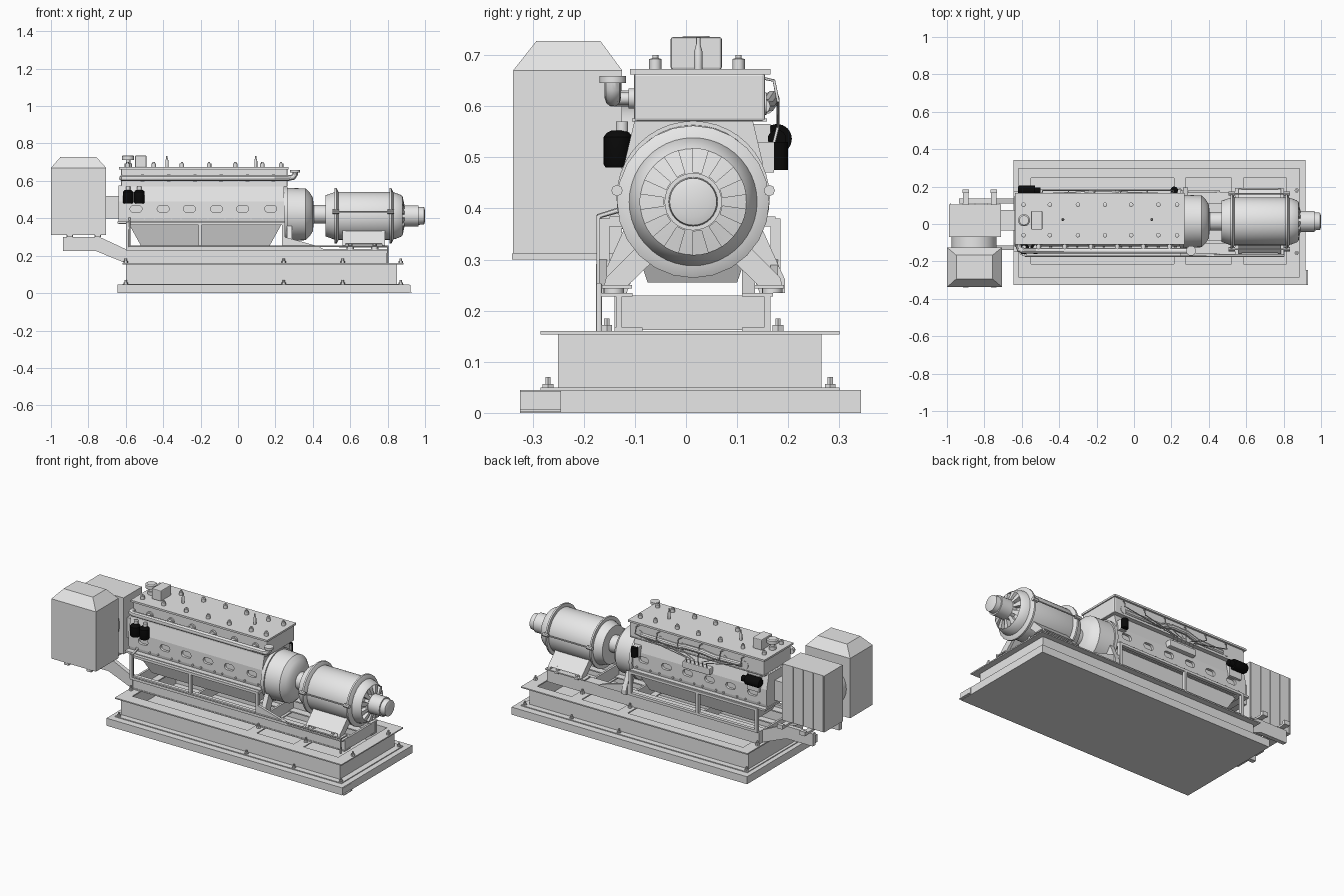
import bpy, bmesh, math
from mathutils import Matrix

cube = bpy.data.objects.get("Cube")
if cube:
    bpy.data.objects.remove(cube, do_unlink=True)


def material(name, value):
    m = bpy.data.materials.new(name)
    m.use_nodes = True
    col = (value, value, value, 1)
    m.diffuse_color = col
    m.node_tree.nodes["Principled BSDF"].inputs["Base Color"].default_value = col
    return m


GREY = material("light grey", 0.8)
BLACK = material("black", 0.003)
MID = 0.014     # y of the shaft line
AXIS = 0.413    # z of the shaft line


def finish(name, bm, mat=GREY, smooth=False):
    bmesh.ops.recalc_face_normals(bm, faces=bm.faces)
    me = bpy.data.meshes.new(name)
    bm.to_mesh(me)
    bm.free()
    me.materials.append(mat)
    ob = bpy.data.objects.new(name, me)
    bpy.context.collection.objects.link(ob)
    if smooth:
        bpy.ops.object.select_all(action='DESELECT')
        ob.select_set(True)
        bpy.context.view_layer.objects.active = ob
        bpy.ops.object.shade_smooth_by_angle(angle=math.radians(35))
    return ob


def box(name, x, y, z, bevel=0):
    bm = bmesh.new()
    size = [b - a for a, b in (x, y, z)]
    mid = [(a + b) / 2 for a, b in (x, y, z)]
    bmesh.ops.create_cube(bm, size=1, matrix=Matrix.Translation(mid) @ Matrix.Diagonal((*size, 1)))
    if bevel:
        bmesh.ops.bevel(bm, geom=bm.edges[:], offset=bevel, segments=2, affect='EDGES', profile=0.5)
    return finish(name, bm)


def lathe(name, profile, origin, axis='Z', mat=GREY, seg=32, slots=None):
    """Spin (distance, radius) pairs around an axis; slots sinks windows into one band."""
    bm = bmesh.new()
    rings = [[bm.verts.new((r * math.cos(i * math.tau / seg), r * math.sin(i * math.tau / seg), d))
              for i in range(seg)] for d, r in profile]
    bands = [[bm.faces.new((a[i], a[(i + 1) % seg], b[(i + 1) % seg], b[i])) for i in range(seg)]
             for a, b in zip(rings, rings[1:])]
    bm.faces.new(rings[0][::-1])
    bm.faces.new(rings[-1])
    if slots is not None:
        for i in range(0, seg, 4):
            out = bmesh.ops.extrude_face_region(bm, geom=bands[slots][i:i + 2])['geom']
            bmesh.ops.translate(bm, vec=(0, 0, -0.025), verts=[v for v in out if isinstance(v, bmesh.types.BMVert)])
            bmesh.ops.delete(bm, geom=bands[slots][i:i + 2], context='FACES')
    turn = {'Z': Matrix(), 'X': Matrix.Rotation(math.pi / 2, 4, 'Y'), 'Y': Matrix.Rotation(-math.pi / 2, 4, 'X')}[axis]
    bm.transform(Matrix.Translation(origin) @ turn)
    return finish(name, bm, mat, True)


def rod(name, origin, r, length, axis='Z', mat=GREY, seg=20):
    return lathe(name, [(0, r), (length, r)], origin, axis, mat, seg)


def prism(name, pts, lo, hi, plane='YZ'):
    """Extrude a flat outline along the axis missing from its plane."""
    bm = bmesh.new()
    place = (lambda a, b, t: (t, a, b)) if plane == 'YZ' else (lambda a, b, t: (a, t, b))
    f = bm.faces.new([bm.verts.new(place(a, b, lo)) for a, b in pts])
    new = bmesh.ops.extrude_face_region(bm, geom=[f])['geom']
    bmesh.ops.translate(bm, vec=place(0, 0, hi - lo), verts=[v for v in new if isinstance(v, bmesh.types.BMVert)])
    return finish(name, bm)


def frustum(name, low, high, z0, z1):
    """Tapered block between two (x0, x1, y0, y1) rectangles."""
    bm = bmesh.new()
    loops = [[bm.verts.new(p) for p in ((a, c, z), (b, c, z), (b, d, z), (a, d, z))]
             for (a, b, c, d), z in ((low, z0), (high, z1))]
    bm.faces.new(loops[0])
    bm.faces.new(loops[1])
    for i in range(4):
        j = (i + 1) % 4
        bm.faces.new((loops[0][i], loops[0][j], loops[1][j], loops[1][i]))
    return finish(name, bm)


def tube(name, pts, r):
    cu = bpy.data.curves.new(name, 'CURVE')
    cu.dimensions, cu.bevel_depth, cu.bevel_resolution, cu.use_fill_caps = '3D', r, 3, True
    sp = cu.splines.new('POLY')
    sp.points.add(len(pts) - 1)
    for p, q in zip(sp.points, pts):
        p.co = (*q, 1)
    tmp = bpy.data.objects.new(name, cu)
    bpy.context.collection.objects.link(tmp)
    bm = bmesh.new()
    bm.from_mesh(tmp.evaluated_get(bpy.context.evaluated_depsgraph_get()).to_mesh())
    bpy.data.objects.remove(tmp)
    return finish(name, bm, GREY, True)


def bolt(name, x, y, z):
    lathe(name, [(0, .012), (.012, .012), (.012, .006), (.025, .006)], (x, y, z), seg=6)


# Base slab, hollow plinth and flange plate with three openings
box("base_slab", (-.644, .917), (-.325, .342), (0, .045))
box("base_tag", (.917, .921), (-.325, -.245), (.002, .043))
box("base_tag_foot", (.917, .93), (-.325, -.245), (.002, .007))
for y in (-.25, .25):
    box("plinth_side", (-.6, .85), (y, y + .015), (.045, .155))
for x in (-.6, .835):
    box("plinth_end", (x, x + .015), (-.25, .265), (.045, .155))
box("plinth_foot", (-.617, .885), (-.285, .30), (.045, .05))
for y in ((-.285, -.215), (.245, .30)):
    box("flange_strip", (-.617, .885), y, (.153, .16))
for x in ((-.617, -.55), (.215, .275), (.52, .585), (.815, .885)):
    box("flange_cross", x, (-.215, .245), (.153, .16))
for x in (-.6, .245, .56, .87):
    for y in (-.27, .282):
        bolt("base_bolt", x, y, .045)
    for y in (-.155, .18):
        bolt("frame_bolt", x, y, .16)

# Skid frame of two channels, closed at the ends
for y, web, wide in ((-.14, -.137, -.165), (.11, .153, .11)):
    box("skid_rail", (-.6, .805), (wide, wide + .06), (.228, .235))
    box("skid_rail_foot", (-.6, .805), (y, y + .055), (.16, .167))
    box("skid_web", (-.6, .805), (web, web + .012), (.167, .228))
for x in (-.6, -.2, .25, .53, .79):
    box("skid_cross", (x, x + .012), (-.137, .165), (.162, .23))
for y in (-.17, .165):
    box("engine_rail_low", (-.6, .25), (y, y + .02), (.235, .25))
    box("engine_rail_high", (-.6, .25), (y, y + .02), (.365, .38))
    for x in (-.6, -.21, .235):
        box("engine_post", (x, x + .016), (y, y + .02), (.25, .365))
    prism("frame_gusset", [(.25, .235), (.46, .235), (.43, .25), (.25, .3)], y, y + .015, 'XZ')
for x in (-.6, .22):
    box("engine_crossbar", (x, x + .03), (-.15, .165), (.365, .38))

# Crankcase with oval hand holes on both sides
case = prism("crankcase", [(-.115, .37), (-.12, .40), (-.12, .49), (-.1, .575), (.13, .575),
                           (.15, .49), (.15, .40), (.145, .37)], -.64, .245)
cut = bmesh.new()
for x in (-.545, -.40, -.26, -.115, .025, .175):
    for y in (-.12, .15):
        for dx in (-.014, .014):
            m = Matrix.Translation((x + dx, y, .45)) @ Matrix.Rotation(math.pi / 2, 4, 'X')
            bmesh.ops.create_cone(cut, cap_ends=True, segments=20, radius1=.018, radius2=.018, depth=.03, matrix=m)
        m = Matrix.Translation((x, y, .45)) @ Matrix.Diagonal((.028, .0301, .0358, 1))
        bmesh.ops.create_cube(cut, size=1, matrix=m)
        for dx in (-.045, .045):
            rod("hand_hole_bolt", (x + dx, y - .006, .40), .006, .012, 'Y', seg=8)
cutter = finish("hand_hole_cutter", cut)
cutter.hide_render = True
mod = case.modifiers.new("holes", 'BOOLEAN')
mod.operation, mod.object, mod.solver, mod.use_self = 'DIFFERENCE', cutter, 'EXACT', True
bpy.context.view_layer.objects.active = case
bpy.ops.object.modifier_apply(modifier=mod.name)
bpy.data.objects.remove(cutter)
box("crankcase_sill", (-.645, .25), (-.15, .175), (.372, .384))
frustum("oil_pan", (-.52, .17, -.075, .1), (-.585, .235, -.115, .14), .255, .372)

# Cylinder head, cover and fittings
box("cylinder_head", (-.625, .265), (-.102, .155), (.57, .665), bevel=.006)
box("head_gasket", (-.63, .262), (-.106, .158), (.57, .576))
box("head_cover", (-.635, .27), (-.11, .165), (.662, .673))
for x in (-.59, -.45, -.3, -.155, -.015, .13, .23):
    for y in (-.06, .103):
        lathe("cover_stud", [(0, .012), (.02, .012), (.022, .006), (.028, .006)], (x, y, .672), seg=12)
for x in (-.38, .095):
    lathe("lifting_pin", [(0, .008), (.035, .008), (.05, .004), (.062, .004)], (x, .024, .672), seg=12)
box("breather_box", (-.55, -.49), (-.03, .07), (.672, .735), bevel=.004)
lathe("filler_cap", [(0, .02), (.02, .02), (.02, .012), (.04, .012), (.04, .032), (.06, .032), (.065, .025)],
      (-.588, .02, .672))

# Front coolant pipe with elbow and head branches
tube("coolant_pipe", [(-.62, -.11, .615), (-.612, -.135, .615), (-.59, -.143, .615), (.27, -.143, .615),
                      (.295, -.143, .62), (.305, -.143, .635), (.305, -.143, .65)], .016)
lathe("pipe_flange", [(0, .026), (.014, .026)], (.305, -.143, .645))
for x in (-.51, -.37, -.23, -.09, .05, .19):
    rod("pipe_branch", (x, -.14, .615), .012, .04, 'Y')
    rod("branch_flange", (x, -.112, .615), .02, .01, 'Y')

# Filters and small motors
for x in (-.588, -.527):
    lathe("oil_filter", [(0, .024), (.006, .028), (.06, .028), (.068, .022), (.072, .014)], (x, -.133, .48), mat=BLACK)
    rod("filter_mount", (x, -.125, .55), .012, .02)
lathe("starter_motor", [(0, .022), (.01, .029), (.09, .029), (.09, .018), (.12, .018)], (-.62, .178, .536), 'X', BLACK)
rod("fuel_pump", (.215, .18, .475), .02, .055, mat=BLACK)
box("pump_bracket", (.195, .235), (.13, .172), (.47, .53))
box("starter_bracket", (-.6, -.52), (.125, .165), (.47, .565))

# Rear manifold and injector lines
tube("intake_manifold", [(-.48, .15, .6), (-.3, .158, .6), (-.22, .168, .615), (-.12, .168, .615),
                         (-.05, .158, .6), (.19, .15, .6)], .015)
box("injection_pump", (-.28, -.1), (.14, .178), (.49, .53), bevel=.005)
for i in range(6):
    x = -.5 + .14 * i
    tube("injector_line", [(x, .15, .655), (x + .01, .172, .65), (x + .012, .18, .61),
                           (-.26 + .027 * i, .18, .56), (-.26 + .027 * i, .17, .52)], .003)
    rod("intake_flange", (x, .145, .605), .022, .012, 'Y')
tube("service_line", [(-.58, -.12, .4), (-.58, -.17, .385), (-.58, -.17, .25), (.8, -.17, .25), (.8, -.17, .16)], .006)

# Flywheel housing and coupling
lathe("flywheel_housing", [(.245, .15), (.265, .15), (.265, .142), (.362, .138), (.385, .115), (.4, .09), (.405, .05),
                           (.48, .05)], (0, MID, AXIS + .008), 'X', seg=40)

# Generator with a slotted end bell
lathe("generator_body", [(.467, .06), (.468, .11), (.52, .128), (.82, .128), (.845, .122), (.87, .112), (.88, .104),
                         (.89, .058), (.892, .045)], (0, MID, AXIS), 'X', seg=44, slots=6)
for x in (.517, .81):
    lathe("generator_ring", [(x, .125), (x, .149), (x + .01, .149), (x + .022, .125)], (0, MID, AXIS), 'X', seg=24)
    for y in (-.135, MID + .149):
        rod("ring_clamp", (x - .012, y, .435), .011, .036, 'X', seg=8)
for y in (-.135, MID + .149):
    rod("tie_rod", (.52, y, .435), .004, .3, 'X', seg=8)
lathe("exciter", [(.885, .056), (.965, .056), (.965, .048), (.995, .046), (1.0, .03)], (0, MID, AXIS), 'X')
for s in (-1, 1):
    leg = [(MID + s * a, z) for a, z in ((.07, .305), (.1, .335), (.17, .265), (.175, .247), (.13, .247))]
    for x in (.56, .77):
        prism("generator_leg", leg, x, x + .016)
    saddle = [(MID + s * a, z) for a, z in ((.09, .335), (.105, .33), (.17, .265), (.16, .26))]
    prism("generator_saddle", saddle, .575, .772)
    box("generator_foot", (.54, .8), sorted((MID + s * .12, MID + s * .178)), (.243, .25))
    for x in (.6, .73):
        rod("rubber_mount", (x, MID + s * .155, .235), .02, .01)
        bolt("foot_bolt", x, MID + s * .155, .25)
    prism("housing_foot", [(MID + s * a, z) for a, z in ((.1, .31), (.135, .36), (.18, .26), (.18, .235), (.13, .235))],
          .262, .29)

# Cooling unit on the end bracket
for y in (-.14, .11):
    prism("end_bracket", [(-.935, .225), (-.76, .225), (-.6, .16), (-.6, .235), (-.74, .3), (-.935, .3)], y, y + .025, 'XZ')
for x in (-.915, -.765):
    box("cooler_rail", (x, x + .03), (-.34, .185), (.3, .312))
    box("rail_end_stop", (x - .003, x + .033), (.165, .185), (.3, .325))
box("air_hood", (-1, -.705), (-.338, -.125), (.312, .67))
frustum("air_hood_top", (-1, -.705, -.338, -.125), (-.95, -.757, -.293, -.167), .67, .727)
rod("cooler_duct", (-.855, -.13, .48), .12, .065, 'Y', seg=40)
box("radiator_box", (-.99, -.71), (-.07, .105), (.312, .65))
for i in range(5):
    x = -.985 + .066 * i
    box("radiator_rib", (x, x + .006), (.105, .109), (.315, .647))
box("cooler_neck", (-.71, -.635), (-.035, .075), (.4, .52))
